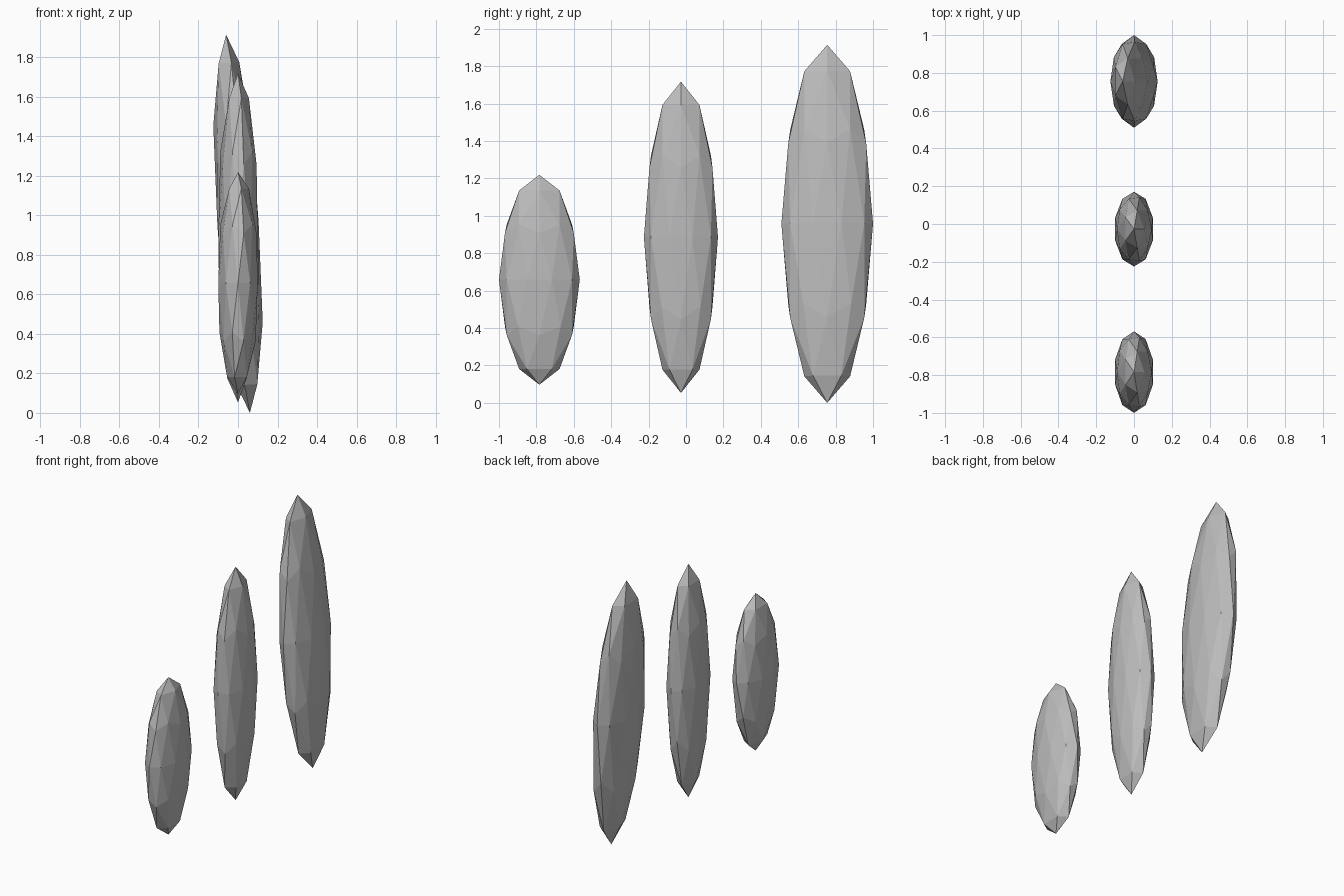
import bpy
from math import radians

cube = bpy.data.objects.get("Cube")
if cube:
    bpy.data.objects.remove(cube, do_unlink=True)

# Single plain grey
grey = bpy.data.materials.new("plain_grey")
grey.use_nodes = True
colour = (0.5, 0.5, 0.5, 1.0)
grey.diffuse_color = colour
grey.node_tree.nodes["Principled BSDF"].inputs["Base Color"].default_value = colour


def blade(name, y, z, size, tilt=0.0):
    """Faceted, flattened upright spindle."""
    bpy.ops.mesh.primitive_ico_sphere_add(subdivisions=2, radius=1, location=(0, y, z))
    obj = bpy.context.object
    obj.name = name
    obj.scale = size
    obj.rotation_euler.y = radians(tilt)
    obj.data.materials.append(grey)
    bpy.ops.object.shade_flat()
    return obj


# Three spindles in a row, growing towards the back
blade("front_spindle", -0.784, 0.658, (0.105, 0.216, 0.561))
blade("middle_spindle", -0.027, 0.885, (0.105, 0.198, 0.832))
blade("back_spindle", 0.755, 0.957, (0.110, 0.245, 0.959), tilt=-3.6)
